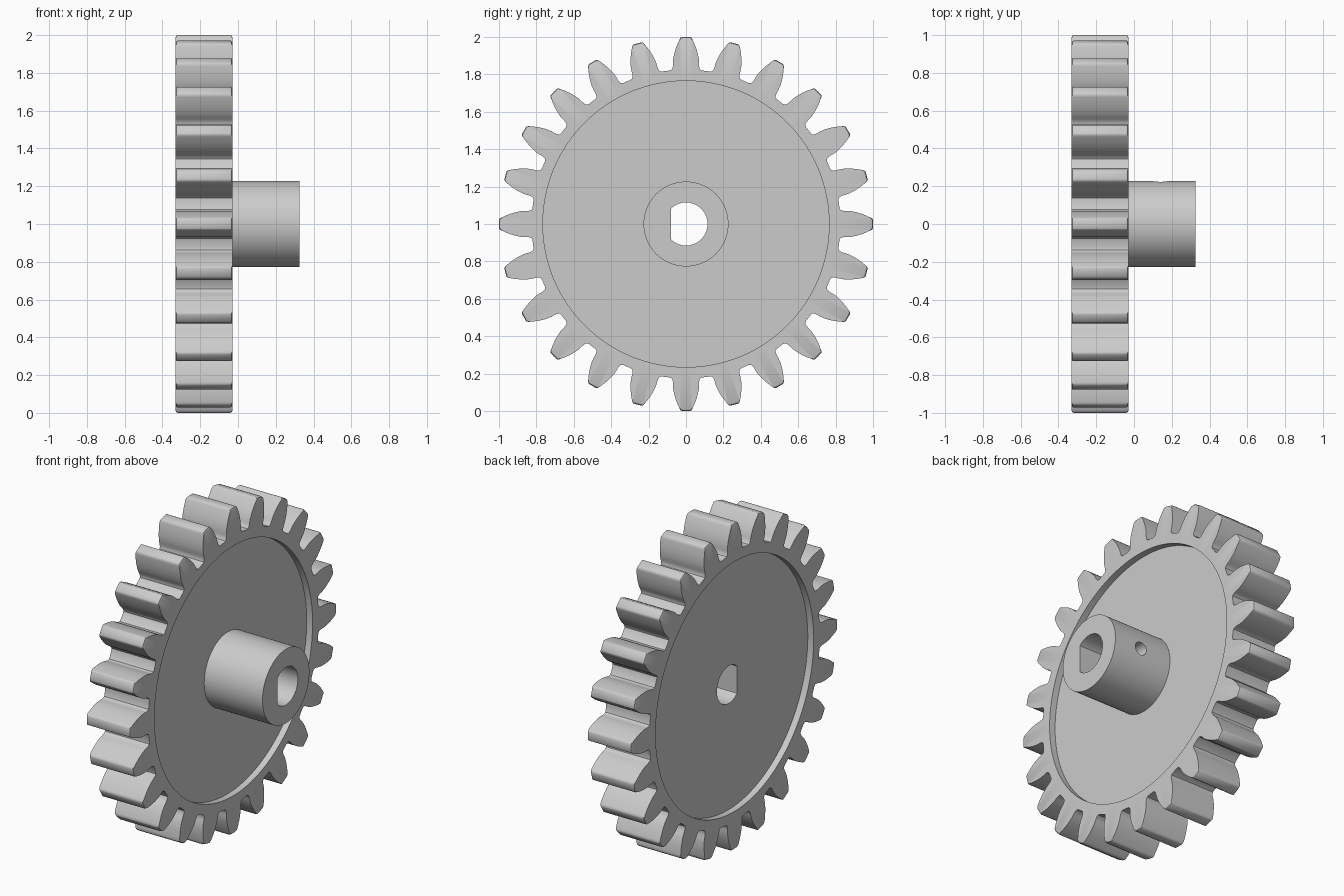
import bpy, bmesh, math

if "Cube" in bpy.data.objects:
    bpy.data.objects.remove(bpy.data.objects["Cube"])

TEETH = 24
PITCH_R, ROOT_R, TIP_R = 0.923, 0.825, 1.0
BASE_R = PITCH_R * math.cos(math.radians(20))


def involute(r):
    a = math.acos(min(1, BASE_R / r))
    return math.tan(a) - a


def flank(r):
    # half angle of a tooth (degrees) at radius r
    half = math.pi / (2 * TEETH) + involute(PITCH_R) - involute(r)
    return math.degrees(half)


# half tooth from the middle of the gap to the tooth centre: (angle, radius)
half = [(7.5, ROOT_R), (6.2, ROOT_R), (5.4, 0.828), (4.9, 0.838), (4.65, 0.855)]
half += [(flank(r), r) for r in (0.87, 0.89, 0.915, 0.94, 0.965, 0.985)]
half += [(flank(0.995), 0.995), (flank(1.0) - 0.25, TIP_R), (0, TIP_R)]
tooth = [(-a, r) for a, r in half] + [(a, r) for a, r in half[-2:0:-1]]
outline = [(math.radians(a + 360 / TEETH * k), r) for k in range(TEETH) for a, r in tooth]


def circle(radius):
    return lambda a, r: radius


def teeth(limit):
    return lambda a, r: min(r, limit)


def bore(a, r):
    # round bore with one flat on the -y side
    s = -math.sin(a)
    return min(0.115, 0.08 / s) if s > 0.1 else 0.115


# closed cross-section: bore, back recess, rim, teeth, front recess, hub
sections = [
    (-0.29, bore), (-0.29, circle(0.765)), (-0.33, circle(0.765)),
    (-0.33, teeth(0.988)), (-0.326, teeth(0.996)), (-0.318, teeth(1.0)),
    (-0.042, teeth(1.0)), (-0.034, teeth(0.996)), (-0.03, teeth(0.988)),
    (-0.03, circle(0.765)), (-0.07, circle(0.765)), (-0.07, circle(0.227)),
    (0.325, circle(0.227)), (0.325, bore),
]

bm = bmesh.new()
rings = []
for x, radius in sections:
    ring = []
    for a, r in outline:
        q = radius(a, r)
        ring.append(bm.verts.new((x, q * math.sin(a), 1 + q * math.cos(a))))
    rings.append(ring)
n = len(outline)
for i, ring in enumerate(rings):
    nxt = rings[(i + 1) % len(rings)]
    for j in range(n):
        k = (j + 1) % n
        bm.faces.new((ring[j], ring[k], nxt[k], nxt[j]))
bmesh.ops.recalc_face_normals(bm, faces=bm.faces)
mesh = bpy.data.meshes.new("gear_with_hub")
bm.to_mesh(mesh)
bm.free()
gear = bpy.data.objects.new("gear_with_hub", mesh)
bpy.context.collection.objects.link(gear)

# set screw hole through the +y wall of the hub
bpy.ops.mesh.primitive_cylinder_add(vertices=32, radius=0.04, depth=0.25,
                                    location=(0.14, 0.175, 1),
                                    rotation=(math.pi / 2, 0, 0))
cutter = bpy.context.object
cutter.name = "screw_hole_cutter"
cutter.hide_render = True
bpy.ops.object.select_all(action='DESELECT')
gear.select_set(True)
bpy.context.view_layer.objects.active = gear
mod = gear.modifiers.new("screw_hole", 'BOOLEAN')
mod.operation = 'DIFFERENCE'
mod.solver = 'EXACT'
mod.object = cutter
bpy.ops.object.modifier_apply(modifier=mod.name)
bpy.data.objects.remove(cutter)

# one plain grey
grey = bpy.data.materials.new("grey")
grey.diffuse_color = (0.6, 0.6, 0.6, 1)
grey.use_nodes = True
grey.node_tree.nodes["Principled BSDF"].inputs["Base Color"].default_value = grey.diffuse_color
gear.data.materials.clear()
gear.data.materials.append(grey)
bpy.ops.object.shade_smooth_by_angle(angle=math.radians(30))
